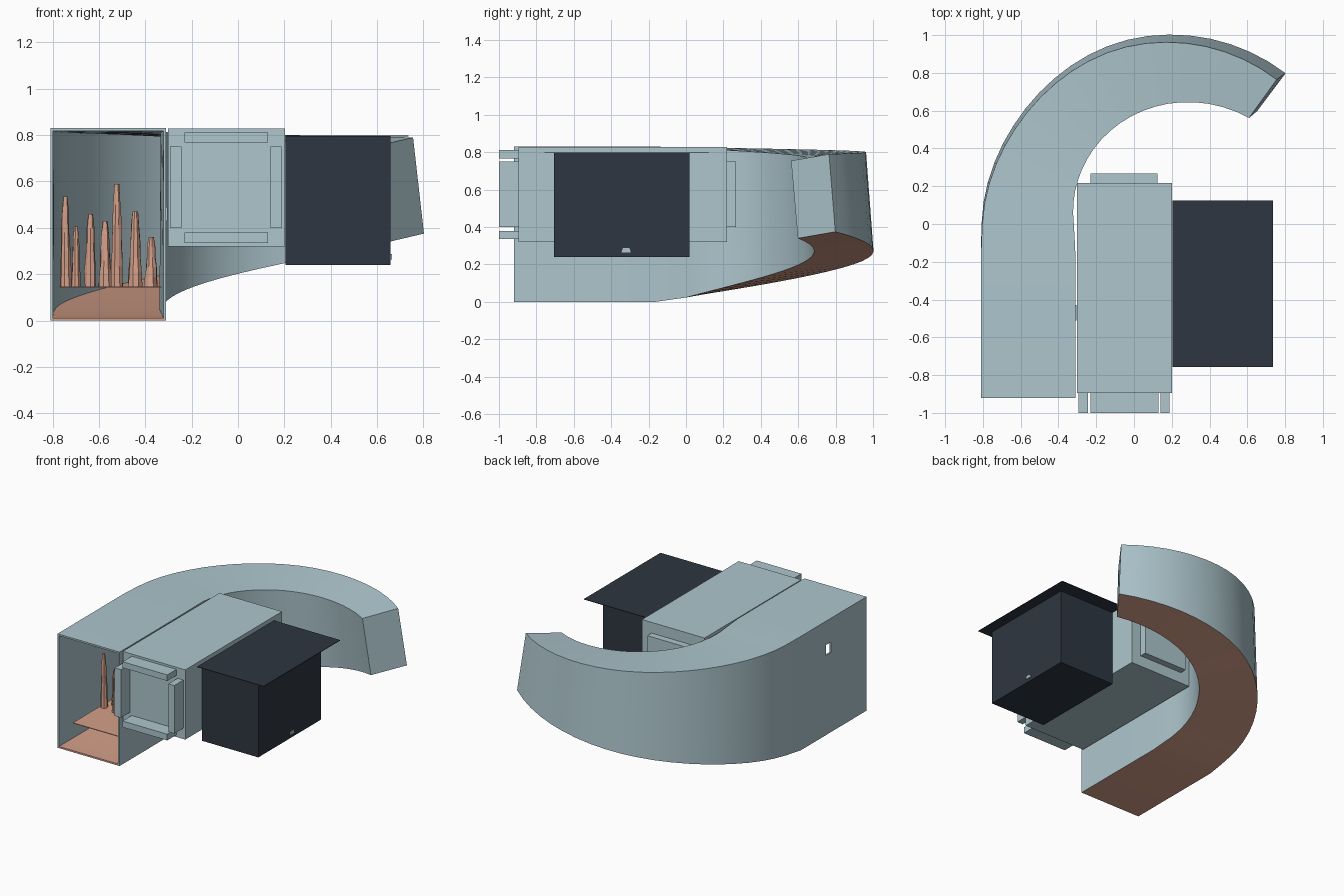
import bpy, bmesh, math, random
from mathutils import Vector

if "Cube" in bpy.data.objects:
    bpy.data.objects.remove(bpy.data.objects["Cube"])

random.seed(4)

def material(name, rgb):
    m = bpy.data.materials.new(name)
    m.diffuse_color = (*rgb, 1)
    m.use_nodes = True
    m.node_tree.nodes["Principled BSDF"].inputs["Base Color"].default_value = m.diffuse_color
    return m

BLUE = material("pale blue", (0.42, 0.565, 0.615))
CLAY = material("clay pink", (0.66, 0.35, 0.25))
DARK = material("dark slate", (0.027, 0.037, 0.052))

def finish(name, bm, *mats):
    bmesh.ops.recalc_face_normals(bm, faces=bm.faces)
    me = bpy.data.meshes.new(name)
    bm.to_mesh(me)
    bm.free()
    for m in mats:
        me.materials.append(m)
    ob = bpy.data.objects.new(name, me)
    bpy.context.collection.objects.link(ob)
    return ob

def box(name, x, y, z, mat):
    bm = bmesh.new()
    bmesh.ops.create_cube(bm, size=1)
    for v in bm.verts:
        v.co = Vector([(a + b) / 2 + c * (b - a) for (a, b), c in zip((x, y, z), v.co)])
    return finish(name, bm, mat)

# Curved tunnel: straight run, then a rising, narrowing arc about (0.2, 0)
START, SWEEP, SEGS, WALL = -0.165, math.radians(127), 20, 0.012
TOTAL = SWEEP - START

def section(f, point):
    """Corners: outer-bottom, outer-top, inner-top, inner-bottom, then the inset set."""
    dip = 0.02 * math.sin(math.pi * min(1, 1.5 * f)) ** 2
    g = f ** 1.15
    rz = [(1.01 - 0.01 * f - dip, 0.375 * f), (1.01 - 0.065 * f - dip, 0.83 - 0.04 * f),
          (0.51 + 0.185 * g, 0.83 - 0.075 * f), (0.51 + 0.24 * g, 0.34 * f)]
    w = WALL
    rz += [(rz[0][0] - w, rz[0][1] + w), (rz[1][0] - w, rz[1][1] - w),
           (rz[2][0] + w, rz[2][1] - w), (rz[3][0] + w, rz[3][1] + w)]
    return [point(r, z) for r, z in rz]

def straight(y):
    return lambda r, z: Vector((0.2 - r, y, z))

def curved(a, f):
    def point(r, z):
        b = a - 0.035 * f * z / 0.8 + 0.017 * f      # mouth leans back
        return Vector((0.2 - r * math.cos(b), r * math.sin(b), z))
    return point

rings = [section(0, straight(-0.92)), section(0, straight(START)),
         section(-START / 2 / TOTAL, straight(START / 2))]
for i in range(SEGS + 1):
    a = SWEEP * i / SEGS
    f = (a - START) / TOTAL
    rings.append(section(f, curved(a, f)))

bm = bmesh.new()
vs = [[bm.verts.new(c) for c in ring] for ring in rings]
for p, q in zip(vs, vs[1:]):
    for base in (0, 4):
        for k in range(4):
            i, j = base + k, base + (k + 1) % 4
            face = bm.faces.new((p[i], p[j], q[j], q[i]))
            face.material_index = 1 if k == 3 else 0
for k in range(4):                                    # front rim
    j = (k + 1) % 4
    face = bm.faces.new((vs[0][k], vs[0][j], vs[0][4 + j], vs[0][4 + k]))
    face.material_index = 1 if k == 3 else 0
# closed far end: the inner shell stops short of the outer cap
for base in (0, 4):
    bm.faces.new(vs[-1][base:base + 4])
for v, u in zip(vs[-1][4:], vs[-2][4:]):
    v.co = v.co.lerp(u.co, 0.12)
tunnel = finish("curved_tunnel", bm, BLUE, CLAY)

# Small window through the outer wall
cutter = box("window_cutter", (-0.86, -0.75), (-0.51, -0.455), (0.58, 0.655), BLUE)
cutter.hide_render = True
mod = tunnel.modifiers.new("window", 'BOOLEAN')
mod.operation, mod.object, mod.solver = 'DIFFERENCE', cutter, 'EXACT'
bpy.context.view_layer.objects.active = tunnel
tunnel.select_set(True)
bpy.ops.object.modifier_apply(modifier="window")
bpy.data.objects.remove(cutter)
bpy.ops.object.shade_smooth_by_angle(angle=math.radians(25))
tunnel.select_set(False)
box("tunnel_side_plate", (-0.314, -0.304), (-0.51, -0.43), (0.43, 0.49), BLUE)

# Shelf and stalagmites inside the tunnel
box("stalagmite_shelf", (-0.77, -0.33), (-0.80, -0.28), (0.142, 0.147), CLAY)

def stalagmite(name, x, y, top, r):
    bm = bmesh.new()
    n, levels, prev = 8, 6, None
    phase = random.random() * 6
    for l in range(levels):
        t = l / (levels - 1)
        rad = r * (1 - 0.5 * t) * (1 if l < levels - 1 else 0.75)
        ring = []
        for k in range(n):
            a = 2 * math.pi * k / n + phase
            s = rad * random.uniform(0.82, 1.1)
            ring.append(bm.verts.new((x + s * math.cos(a), y + s * math.sin(a),
                                      0.145 + (top - 0.145) * t)))
        if prev:
            for k in range(n):
                bm.faces.new((prev[k], prev[(k + 1) % n], ring[(k + 1) % n], ring[k]))
        else:
            bm.faces.new(ring)
        prev = ring
    bm.faces.new(prev)
    finish(name, bm, CLAY)

SPIKES = [(-0.745, -0.48, 0.535, 0.027), (-0.70, -0.42, 0.405, 0.022),
          (-0.637, -0.50, 0.46, 0.028), (-0.573, -0.44, 0.43, 0.030),
          (-0.522, -0.54, 0.59, 0.030), (-0.443, -0.46, 0.47, 0.033),
          (-0.375, -0.52, 0.36, 0.030)]
for i, s in enumerate(SPIKES):
    stalagmite(f"stalagmite_{i + 1}", *s)

# Middle box with its front frame bars and back panel
box("middle_box", (-0.302, 0.202), (-0.895, 0.218), (0.32, 0.828), BLUE)
FY = (-1.0, -0.895)
box("frame_top_bar", (-0.23, 0.13), FY, (0.768, 0.812), BLUE)
box("frame_bottom_bar", (-0.23, 0.13), FY, (0.335, 0.38), BLUE)
box("frame_left_bar", (-0.293, -0.243), FY, (0.40, 0.75), BLUE)
box("frame_right_bar", (0.14, 0.187), FY, (0.40, 0.75), BLUE)
box("back_panel", (-0.23, 0.125), (0.218, 0.267), (0.40, 0.75), BLUE)

# Dark side cabinet with thin overhanging lid and a small latch
box("side_cabinet", (0.204, 0.658), (-0.706, 0.018), (0.24, 0.795), DARK)
box("cabinet_lid", (0.204, 0.736), (-0.757, 0.124), (0.795, 0.799), DARK)
latch = box("cabinet_latch", (0.657, 0.664), (-0.345, -0.295), (0.264, 0.288), BLUE)
for v in latch.data.vertices:
    if v.co.z > 0.28:
        v.co.y = -0.32 + (v.co.y + 0.32) * 0.7
